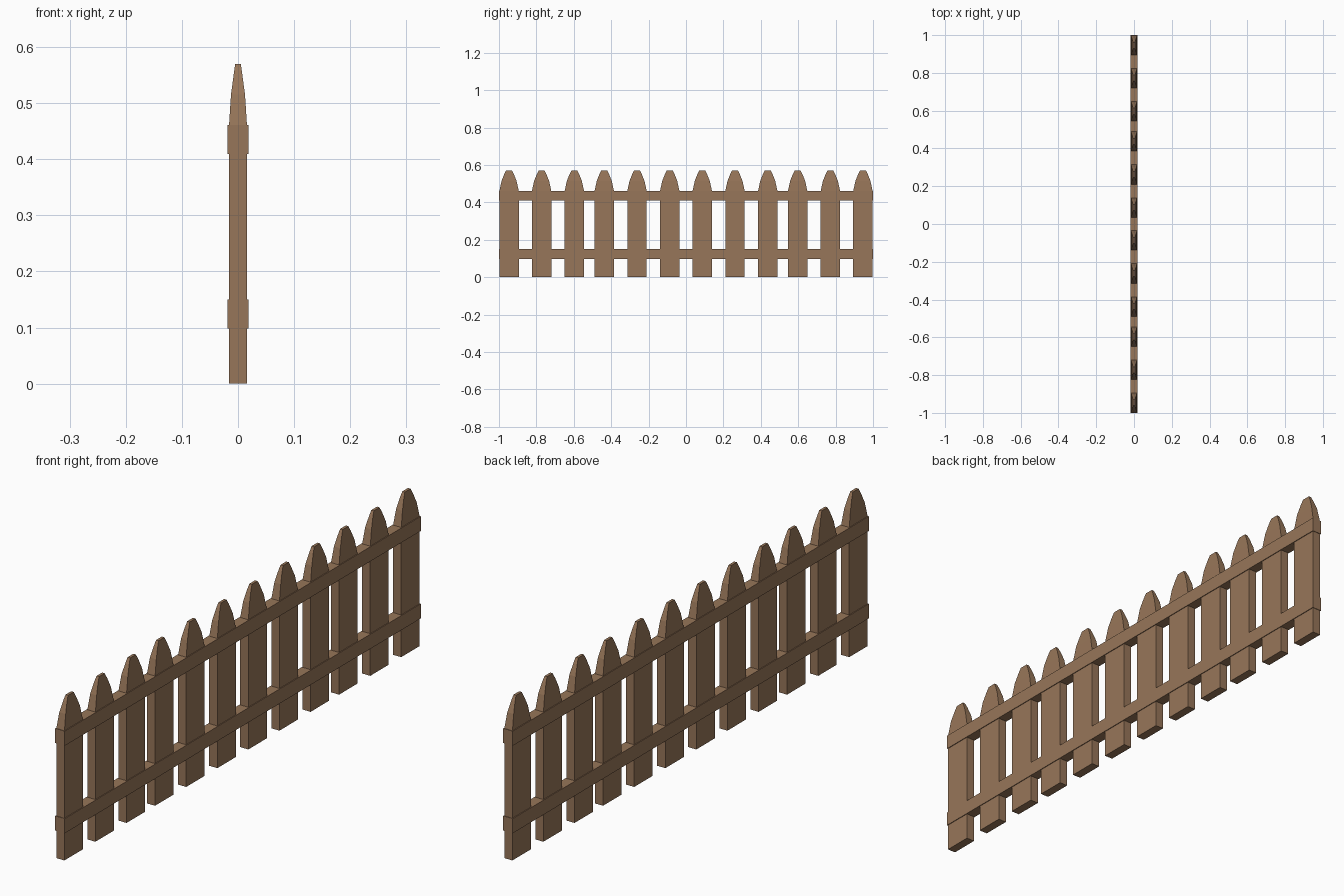
import bpy, bmesh

if "Cube" in bpy.data.objects:
    bpy.data.objects.remove(bpy.data.objects["Cube"])

wood = bpy.data.materials.new("wood")
wood.diffuse_color = (0.31, 0.18, 0.10, 1)
wood.use_nodes = True
wood.node_tree.nodes["Principled BSDF"].inputs["Base Color"].default_value = wood.diffuse_color


def finish(name, bm):
    bmesh.ops.recalc_face_normals(bm, faces=bm.faces)
    mesh = bpy.data.meshes.new(name)
    bm.to_mesh(mesh)
    bm.free()
    mesh.materials.append(wood)
    obj = bpy.data.objects.new(name, mesh)
    bpy.context.collection.objects.link(obj)
    return obj


# Picket: stacked rectangular sections (z, half depth in x, half width in y)
SECTIONS = [(0, .016, .052), (.46, .016, .052), (.515, .0125, .040),
            (.55, .0078, .026), (.57, .005, .016)]


def picket(y):
    bm = bmesh.new()
    rings = [[bm.verts.new((sx * hx, y + sy * hy, z))
              for sx, sy in ((-1, -1), (1, -1), (1, 1), (-1, 1))]
             for z, hx, hy in SECTIONS]
    bm.faces.new(rings[0])
    bm.faces.new(rings[-1])
    for low, high in zip(rings, rings[1:]):
        for i in range(4):
            j = (i + 1) % 4
            bm.faces.new((low[i], low[j], high[j], high[i]))
    finish("picket", bm)


# Horizontal rail wrapping the pickets on both sides
def rail(name, z0, z1):
    bm = bmesh.new()
    bmesh.ops.create_cube(bm, size=1)
    for v in bm.verts:
        v.co.x *= .0374
        v.co.y *= 2
        v.co.z = z0 if v.co.z < 0 else z1
    finish(name, bm)


# Slightly uneven spacing, mirrored about the middle
for y in (.087, .262, .437, .597, .772, .946):
    picket(y)
    picket(-y)

rail("lower_rail", .098, .15)
rail("upper_rail", .409, .461)
